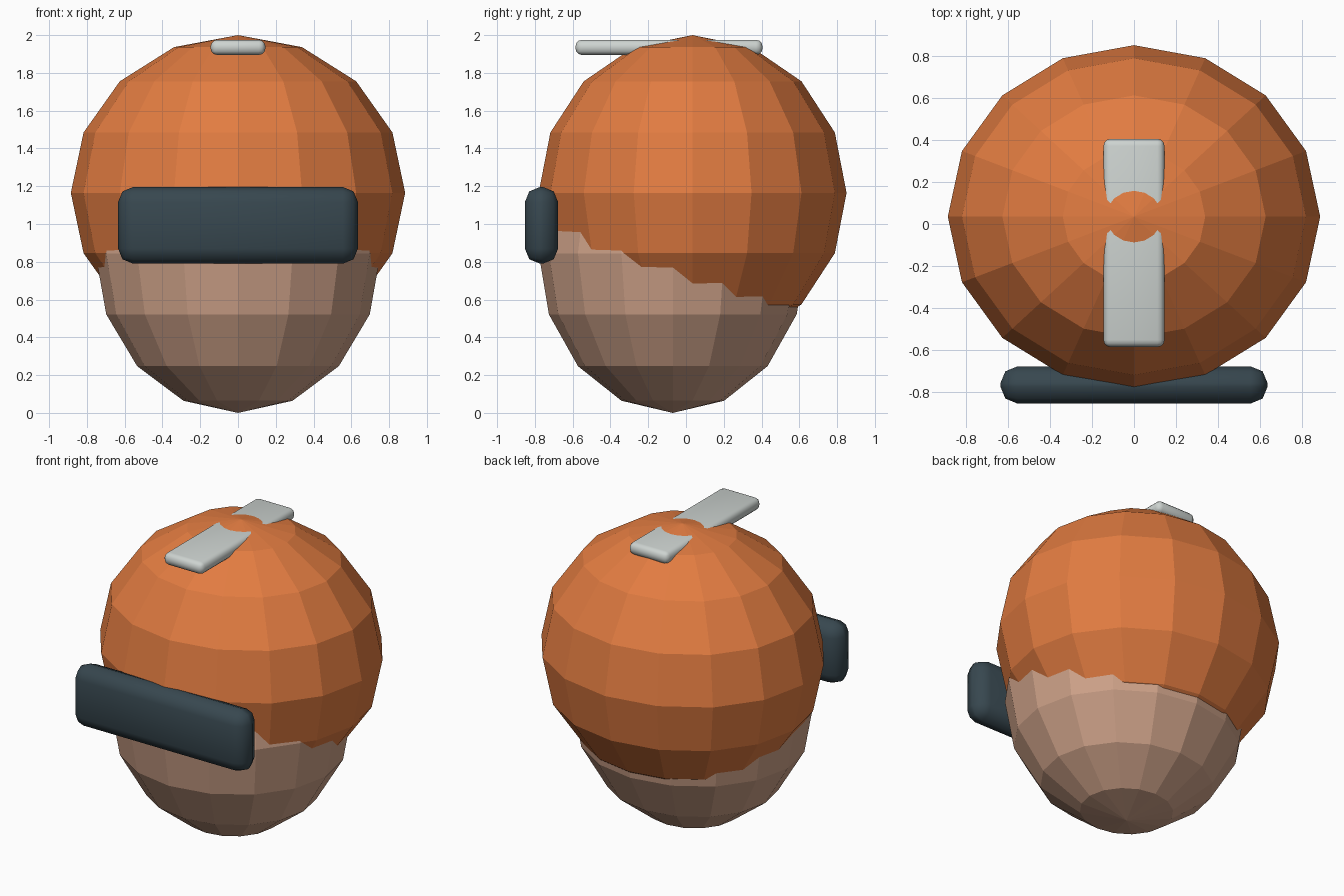
import bpy
import math

if "Cube" in bpy.data.objects:
    bpy.data.objects.remove(bpy.data.objects["Cube"])


def srgb(hex_code):
    """Hex display colour to linear RGBA."""
    vals = [int(hex_code[i:i + 2], 16) / 255 for i in (0, 2, 4)]
    return [v / 12.92 if v <= 0.04045 else ((v + 0.055) / 1.055) ** 2.4 for v in vals] + [1]


def material(name, hex_code):
    m = bpy.data.materials.new(name)
    m.diffuse_color = srgb(hex_code)
    m.use_nodes = True
    m.node_tree.nodes["Principled BSDF"].inputs["Base Color"].default_value = m.diffuse_color
    return m


def finish(name, scale, mat):
    ob = bpy.context.object
    ob.name = name
    ob.scale = scale
    bpy.ops.object.transform_apply(location=False, rotation=False, scale=True)
    ob.data.materials.append(mat)
    return ob


def faceted_ball(name, centre, radii, mat):
    bpy.ops.mesh.primitive_uv_sphere_add(segments=16, ring_count=8, radius=1, location=centre)
    return finish(name, radii, mat)


def rounded_box(name, centre, size, bevel, segments, mat):
    bpy.ops.mesh.primitive_cube_add(size=1, location=centre)
    ob = finish(name, size, mat)
    mod = ob.modifiers.new("rounding", "BEVEL")
    mod.width = bevel
    mod.segments = segments
    bpy.ops.object.modifier_apply(modifier=mod.name)
    bpy.ops.object.shade_smooth_by_angle(angle=math.radians(50))
    return ob


orange = material("orange", "E27C41")
skin = material("skin", "CDA188")
slate = material("dark slate", "37474F")
silver = material("light grey", "CDD3D0")

# Head and the larger helmet shell overlapping it
faceted_ball("head", (0, -0.07, 0.845), (0.755, 0.71, 0.845), skin)
faceted_ball("helmet", (0, 0.035, 1.165), (0.885, 0.815, 0.835), orange)

# Visor across the face
rounded_box("visor", (0, -0.765, 0.993), (1.27, 0.176, 0.406), 0.08, 2, slate)

# Crest bar running front to back over the crown
rounded_box("crest", (0, -0.09, 1.935), (0.29, 0.99, 0.08), 0.034, 3, silver)
